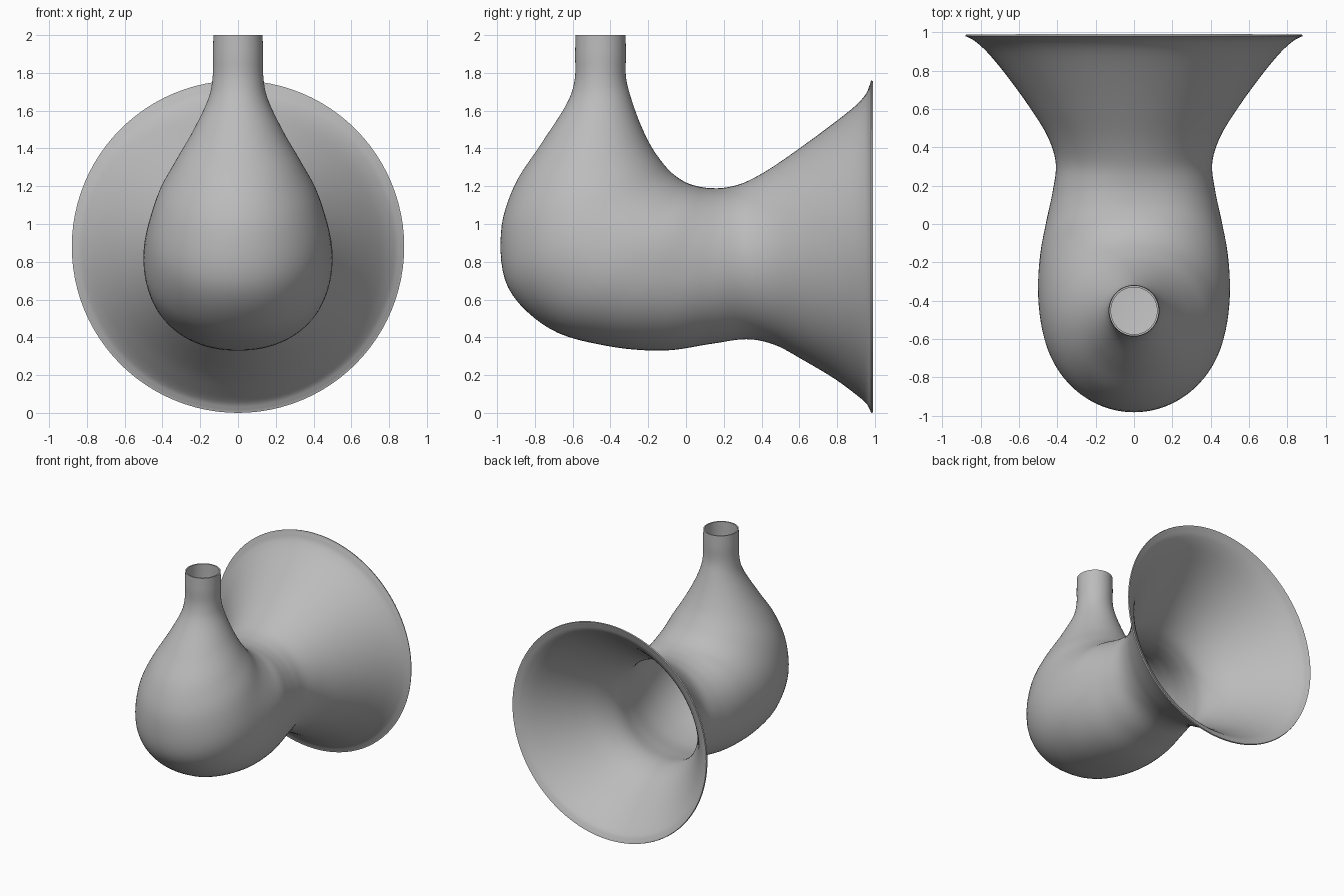
import bpy
import math

SIDES = 96      # points around each cross-section
STEPS = 6       # smooth rings between two stations

default_cube = bpy.data.objects.get("Cube")
if default_cube:
    bpy.data.objects.remove(default_cube, do_unlink=True)

# Stations from neck to bell: inner bend (y, z), outer bend (y, z), half width, roundness
stations = [
    (-.32, 2.0, -.585, 2.0, .13, 2),
    (-.318, 1.9, -.587, 1.9, .133, 2),
    (-.318, 1.78, -.59, 1.76, .135, 2),
    (-.295, 1.68, -.635, 1.63, .16, 2),
    (-.25, 1.55, -.77, 1.42, .24, 2),
    (-.195, 1.43, -.91, 1.2, .335, 2),
    (-.14, 1.345, -.98, .95, .42, 2),
    (-.08, 1.275, -.94, .66, .475, 2.05),
    (-.01, 1.225, -.72, .445, .5, 2.15),
    (.06, 1.2, -.42, .355, .49, 2.25),
    (.13, 1.19, -.12, .33, .458, 2.2),
    (.21, 1.193, .13, .365, .424, 2.1),
    (.31, 1.22, .32, .39, .408, 2),
    (.44, 1.29, .47, .36, .45, 2),
    (.6, 1.4, .62, .28, .545, 2),
    (.77, 1.525, .78, .185, .665, 2),
    (.89, 1.62, .89, .105, .76, 2),
    (.95, 1.685, .95, .055, .825, 2),
    (.972, 1.735, .972, .02, .862, 2),
    (.98, 1.76, .98, 0, .88, 2),
]


def spline(a, b, c, d, t):
    """Smooth value between b and c."""
    return b + t * ((c - a) + t * ((2 * a - 5 * b + 4 * c - d)
                    + t * (3 * b - 3 * c + d - a))) / 2


def smooth_stations(points):
    result = []
    last = len(points) - 1
    for i in range(last):
        four = [points[min(max(k, 0), last)] for k in range(i - 1, i + 3)]
        for s in range(STEPS):
            result.append([spline(*column, s / STEPS) for column in zip(*four)])
    result.append(points[-1])
    return result


def ring(station):
    """Rounded section spanning the inner and outer bend points."""
    iy, iz, oy, oz, width, power = station
    points = []
    for k in range(SIDES):
        angle = math.tau * k / SIDES
        c, s = math.cos(angle), math.sin(angle)
        across = math.copysign(abs(s) ** (2 / power), s)
        along = math.copysign(abs(c) ** (2 / power), c)
        points.append((width * across,
                       (iy + oy) / 2 + along * (iy - oy) / 2,
                       (iz + oz) / 2 + along * (iz - oz) / 2))
    return points


# Loft the open tube
rings = [ring(s) for s in smooth_stations(stations)]
verts = [p for r in rings for p in r]
faces = []
for i in range(len(rings) - 1):
    for k in range(SIDES):
        n = (k + 1) % SIDES
        a, b = i * SIDES, (i + 1) * SIDES
        faces.append((a + k, a + n, b + n, b + k))

mesh = bpy.data.meshes.new("flared_vessel")
mesh.from_pydata(verts, [], faces)
vessel = bpy.data.objects.new("flared_vessel", mesh)
bpy.context.collection.objects.link(vessel)

# Plain grey finish
grey = bpy.data.materials.new("plain_grey")
grey.use_nodes = True
colour = (.5, .5, .5, 1)
grey.diffuse_color = colour
grey.node_tree.nodes["Principled BSDF"].inputs["Base Color"].default_value = colour
mesh.materials.append(grey)

# Consistent outward normals, smooth shading, thin wall
bpy.context.view_layer.objects.active = vessel
vessel.select_set(True)
bpy.ops.object.mode_set(mode='EDIT')
bpy.ops.mesh.select_all(action='SELECT')
bpy.ops.mesh.normals_make_consistent(inside=False)
bpy.ops.object.mode_set(mode='OBJECT')
wall = vessel.modifiers.new("thin_wall", 'SOLIDIFY')
wall.thickness = .01
wall.offset = -1
bpy.ops.object.modifier_apply(modifier=wall.name)
bpy.ops.object.shade_smooth_by_angle(angle=math.radians(40))
